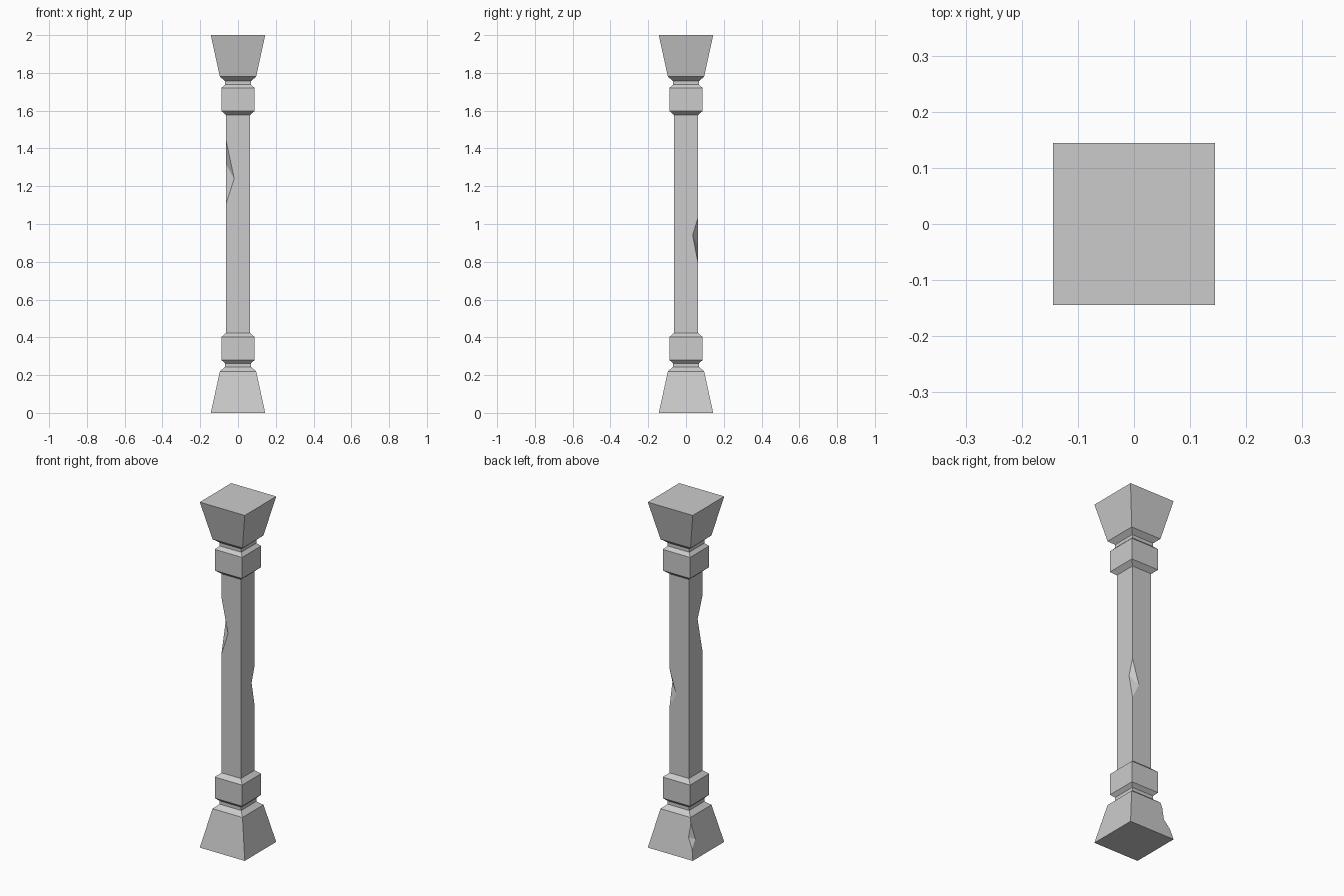
import bpy, bmesh
from mathutils import Vector

if "Cube" in bpy.data.objects:
    bpy.data.objects.remove(bpy.data.objects["Cube"])

# Half of the square profile (half width, height); the column mirrors at z = 1
half = [(0.144, 0.0), (0.096, 0.22), (0.069, 0.243), (0.069, 0.262),
        (0.0875, 0.28), (0.0875, 0.402), (0.0625, 0.424)]
profile = half + [(w, 2 - z) for w, z in reversed(half)]
S = 0.0625


def make_object(name, bm):
    bmesh.ops.recalc_face_normals(bm, faces=bm.faces)
    mesh = bpy.data.meshes.new(name)
    bm.to_mesh(mesh)
    bm.free()
    ob = bpy.data.objects.new(name, mesh)
    bpy.context.collection.objects.link(ob)
    return ob


# Square column lofted through the profile
bm = bmesh.new()
rings = [[bm.verts.new((sx * w, sy * w, z))
          for sx, sy in ((-1, -1), (1, -1), (1, 1), (-1, 1))] for w, z in profile]
for lo, hi in zip(rings, rings[1:]):
    for i in range(4):
        j = (i + 1) % 4
        bm.faces.new((lo[i], lo[j], hi[j], hi[i]))
bm.faces.new(rings[0][::-1])
bm.faces.new(rings[-1])
column = make_object("column", bm)


# Chipped edges: each notch is a wedge through two edge points and two face points
def chip(name, top, bottom, side_a, side_b):
    pts = [Vector(p) for p in (top, bottom, side_a, side_b)]
    mid = (pts[2] + pts[3]) / 2
    bm = bmesh.new()
    v = [bm.verts.new(mid + (p - mid) * 1.5) for p in pts]
    for f in ((0, 1, 2), (0, 3, 1), (0, 2, 3), (1, 3, 2)):
        bm.faces.new([v[i] for i in f])
    cutter = make_object(name, bm)
    cutter.hide_render = True
    mod = column.modifiers.new(name, 'BOOLEAN')
    mod.operation = 'DIFFERENCE'
    mod.solver = 'EXACT'
    mod.object = cutter
    bpy.context.view_layer.objects.active = column
    bpy.ops.object.modifier_apply(modifier=mod.name)
    bpy.data.objects.remove(cutter)


def foot(z):
    return 0.144 - 0.048 * z / 0.22


chip("upper_shaft_chip", (-S, -S, 1.44), (-S, -S, 1.11),
     (-0.02, -S, 1.24), (-S, -0.017, 1.315))
chip("lower_shaft_chip", (S, S, 1.03), (S, S, 0.80),
     (S, 0.035, 0.94), (0.02, S, 0.89))
chip("foot_chip", (-foot(0.19), foot(0.19), 0.19), (-foot(0.06), foot(0.06), 0.06),
     (-foot(0.113) + 0.02, foot(0.113), 0.113), (-foot(0.10), foot(0.10) - 0.033, 0.10))
